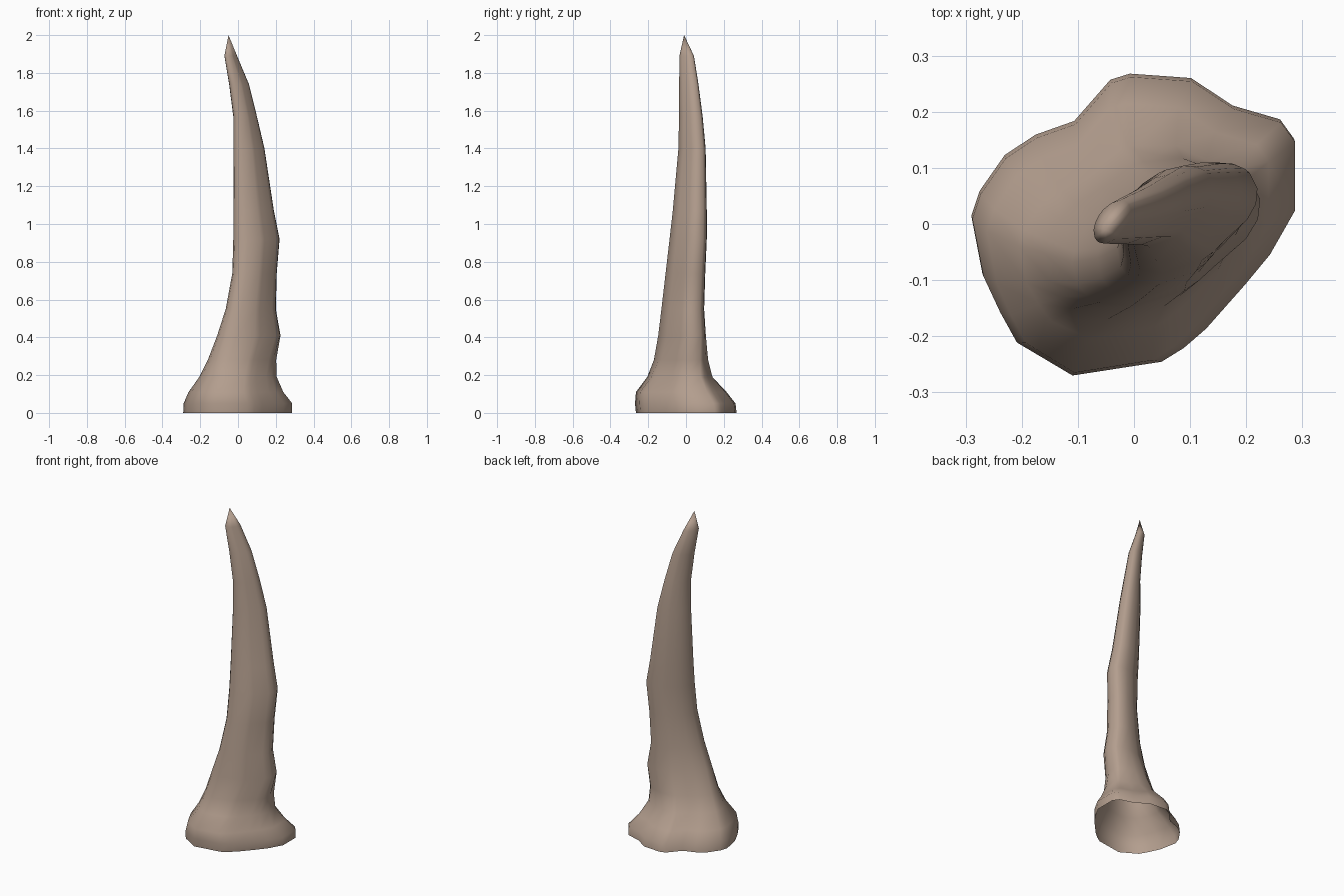
import bpy, bmesh, math

if "Cube" in bpy.data.objects:
    bpy.data.objects.remove(bpy.data.objects["Cube"])

# Irregular outline of the flared foot, seen from above
FOOT = [(.29, .03), (.29, .155), (.265, .19), (.18, .215), (.105, .265), (-.005, .273),
        (-.04, .262), (-.105, .187), (-.175, .162), (-.23, .125), (-.275, .06),
        (-.29, .015), (-.27, -.09), (-.24, -.155), (-.21, -.21), (-.11, -.27),
        (.05, -.245), (.09, -.22), (.13, -.185), (.2, -.105), (.245, -.05)]

# Cross-section extents: z, x min, x max, y min, y max
ROWS = [(0, -.29, .285, -.265, .268), (.05, -.288, .287, -.27, .262),
        (.11, -.262, .24, -.265, .215), (.19, -.205, .205, -.205, .14),
        (.28, -.16, .202, -.17, .117), (.41, -.11, .225, -.147, .105),
        (.55, -.065, .2, -.13, .096), (.74, -.03, .205, -.108, .102),
        (.92, -.025, .22, -.087, .11), (1.07, -.025, .19, -.07, .11),
        (1.4, -.025, .14, -.04, .104), (1.57, -.025, .1, -.037, .088),
        (1.74, -.047, .058, -.036, .066), (1.89, -.072, -.005, -.035, .042)]
TIP = (-.05, -.01, 2.0)


def fit(points, lo, hi, axis):
    """Stretch one coordinate of a section to the given extents."""
    vals = [p[axis] for p in points]
    a, b = min(vals), max(vals)
    return [lo + (v - a) / (b - a) * (hi - lo) for v in vals]


def section(z):
    """Slanted oval with a hollow front-right flank, blending into the foot."""
    w = max(0, min(1, (.42 - z) / .3))
    pts = []
    for fx, fy in FOOT:
        t = math.atan2(fy, fx)
        dent = 1 - .12 * math.exp(-((t + .9) / .4) ** 2)
        ox, oy = dent * math.cos(t), dent * math.sin(t + .45)
        pts.append((ox * (1 - w) + fx / .29 * w, oy * (1 - w) + fy / .27 * w))
    return pts


# Horn shell, open underneath
bm = bmesh.new()
rings = []
for z, x0, x1, y0, y1 in ROWS:
    pts = section(z)
    rings.append([bm.verts.new((x, y, z))
                  for x, y in zip(fit(pts, x0, x1, 0), fit(pts, y0, y1, 1))])
n = len(FOOT)
for low, high in zip(rings, rings[1:]):
    for i in range(n):
        j = (i + 1) % n
        bm.faces.new((low[i], low[j], high[j], high[i]))
tip = bm.verts.new(TIP)
for i in range(n):
    bm.faces.new((rings[-1][i], rings[-1][(i + 1) % n], tip))
for f in bm.faces:
    f.smooth = True

mesh = bpy.data.meshes.new("horn")
bm.to_mesh(mesh)
bm.free()
horn = bpy.data.objects.new("horn", mesh)
bpy.context.collection.objects.link(horn)

# Single bone colour
mat = bpy.data.materials.new("dusty bone brown")
mat.diffuse_color = (.45, .34, .27, 1)
mat.use_nodes = True
mat.node_tree.nodes["Principled BSDF"].inputs["Base Color"].default_value = mat.diffuse_color
mesh.materials.append(mat)
